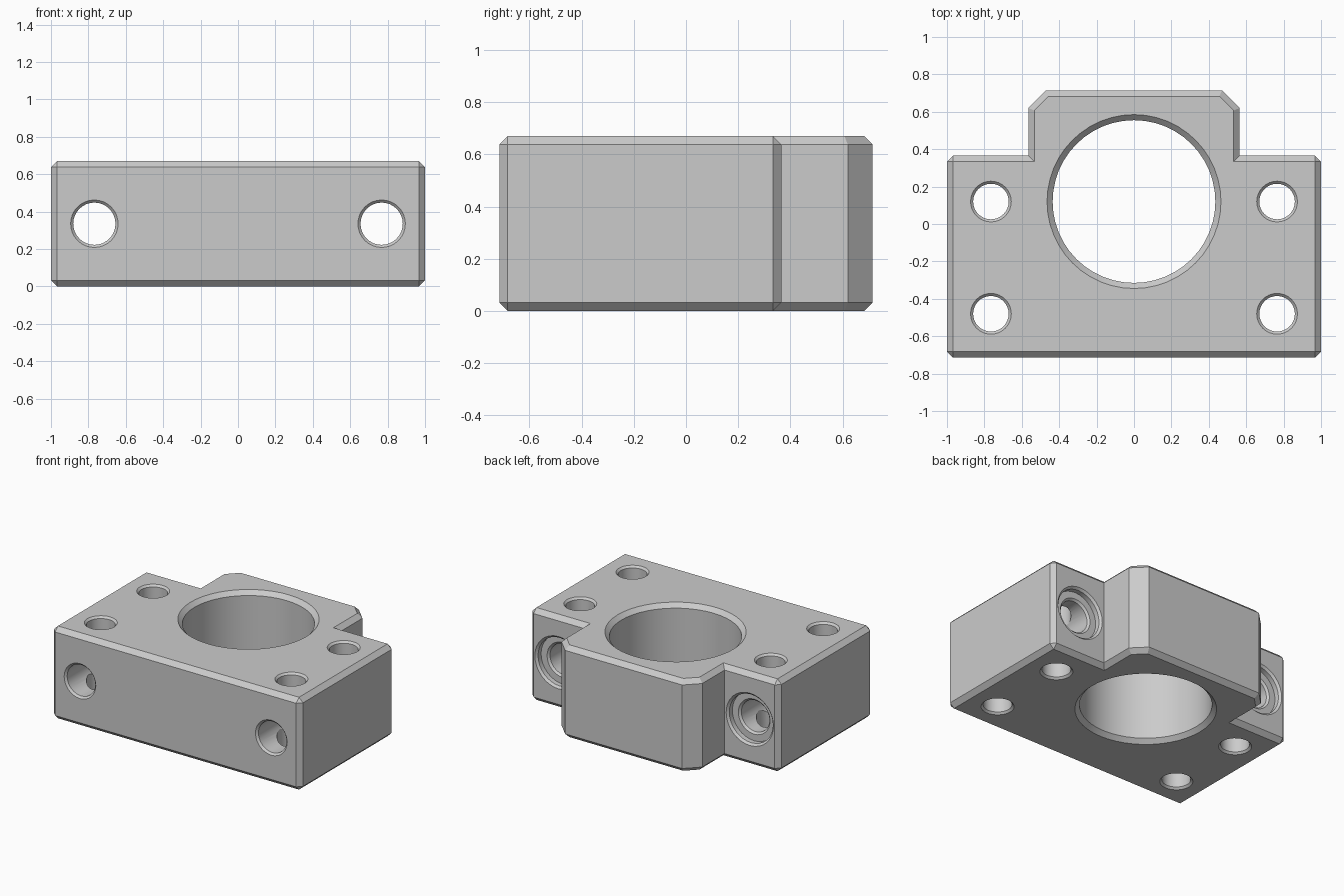
import bpy, bmesh
from math import cos, sin, pi
from mathutils import Matrix, Vector

cube = bpy.data.objects.get("Cube")
if cube:
    bpy.data.objects.remove(cube, do_unlink=True)

HEIGHT, CHAMFER = 0.67, 0.032
FRONT, FLANGE_BACK, BOSS_BACK = -0.715, 0.365, 0.715

steel = bpy.data.materials.new("grey metal")
steel.use_nodes = True
GREY = (0.6, 0.6, 0.6, 1)
steel.diffuse_color = GREY
steel.node_tree.nodes["Principled BSDF"].inputs["Base Color"].default_value = GREY


def make_object(name, bm):
    mesh = bpy.data.meshes.new(name)
    bmesh.ops.recalc_face_normals(bm, faces=bm.faces)
    bm.to_mesh(mesh)
    bm.free()
    mesh.materials.append(steel)
    obj = bpy.data.objects.new(name, mesh)
    bpy.context.collection.objects.link(obj)
    return obj


def make_block():
    # Mirrored outline extruded upwards, then chamfered
    half = [(1, FRONT), (1, FLANGE_BACK), (0.565, FLANGE_BACK),
            (0.565, 0.62), (0.47, BOSS_BACK)]
    outline = half + [(-x, y) for x, y in reversed(half)]
    bm = bmesh.new()
    base = bm.faces.new([bm.verts.new((x, y, 0)) for x, y in outline])
    top = bmesh.ops.extrude_face_region(bm, geom=[base])["geom"]
    bmesh.ops.translate(bm, vec=(0, 0, HEIGHT),
                        verts=[v for v in top if isinstance(v, bmesh.types.BMVert)])
    bmesh.ops.recalc_face_normals(bm, faces=bm.faces)

    def chamfered(edge):
        a, b = (v.co for v in edge.verts)
        return abs(a.z - b.z) < 0.01 or abs(a.x) > 0.99

    bmesh.ops.bevel(bm, geom=[e for e in bm.edges if chamfered(e)],
                    offset=CHAMFER, offset_type='OFFSET', segments=1,
                    profile=0.5, affect='EDGES')
    return make_object("bearing_block", bm)


def make_cutter(name, profile, sides, matrix):
    # Solid of revolution through (radius, height) points
    bm = bmesh.new()
    rings = [[bm.verts.new((r * cos(2 * pi * i / sides), r * sin(2 * pi * i / sides), z))
              for i in range(sides)] for r, z in profile]
    for low, high in zip(rings, rings[1:]):
        for i in range(sides):
            j = (i + 1) % sides
            bm.faces.new((low[i], low[j], high[j], high[i]))
    bm.faces.new(rings[0])
    bm.faces.new(rings[-1])
    bm.transform(matrix)
    obj = make_object(name, bm)
    obj.hide_render = True
    return obj


def through_profile(radius, chamfer, length):
    # Hole chamfered at both ends, running past the block faces
    over = 0.1
    return [(radius + chamfer + over, -over), (radius, chamfer),
            (radius, length - chamfer), (radius + chamfer + over, length + over)]


block = make_block()

# Bearing bore and vertical bolt holes
cutters = [make_cutter("bore_cutter", through_profile(0.435, 0.03, HEIGHT), 48,
                       Matrix.Translation((0, 0.12, 0)))]
for x in (-0.765, 0.765):
    for y in (0.12, -0.48):
        cutters.append(make_cutter("bolt_hole_cutter", through_profile(0.095, 0.014, HEIGHT),
                                   32, Matrix.Translation((x, y, 0))))

# Horizontal holes, counterbored at the back
LENGTH = FLANGE_BACK - FRONT
SEAT = LENGTH - 0.05
cross_profile = [(0.227, -0.1), (0.113, 0.014), (0.113, SEAT - 0.014), (0.127, SEAT),
                 (0.175, SEAT), (0.175, LENGTH - 0.015), (0.29, LENGTH + 0.1)]
for x in (-0.768, 0.768):
    place = Matrix.Translation((x, FRONT, HEIGHT / 2)) @ Matrix.Rotation(-pi / 2, 4, 'X')
    # Flare stays short so that it does not nick the boss
    cutters.append(make_cutter("cross_hole_cutter",
                               cross_profile[:-1] + [(0.192, LENGTH + 0.002)], 32, place))

# Cut every hole, then discard the cutters
bpy.ops.object.select_all(action='DESELECT')
bpy.context.view_layer.objects.active = block
block.select_set(True)
for cutter in cutters:
    mod = block.modifiers.new("hole", 'BOOLEAN')
    mod.operation = 'DIFFERENCE'
    mod.solver = 'EXACT'
    mod.object = cutter
    bpy.ops.object.modifier_apply(modifier=mod.name)
    bpy.data.objects.remove(cutter, do_unlink=True)

bpy.ops.object.shade_smooth_by_angle(angle=pi / 9)
